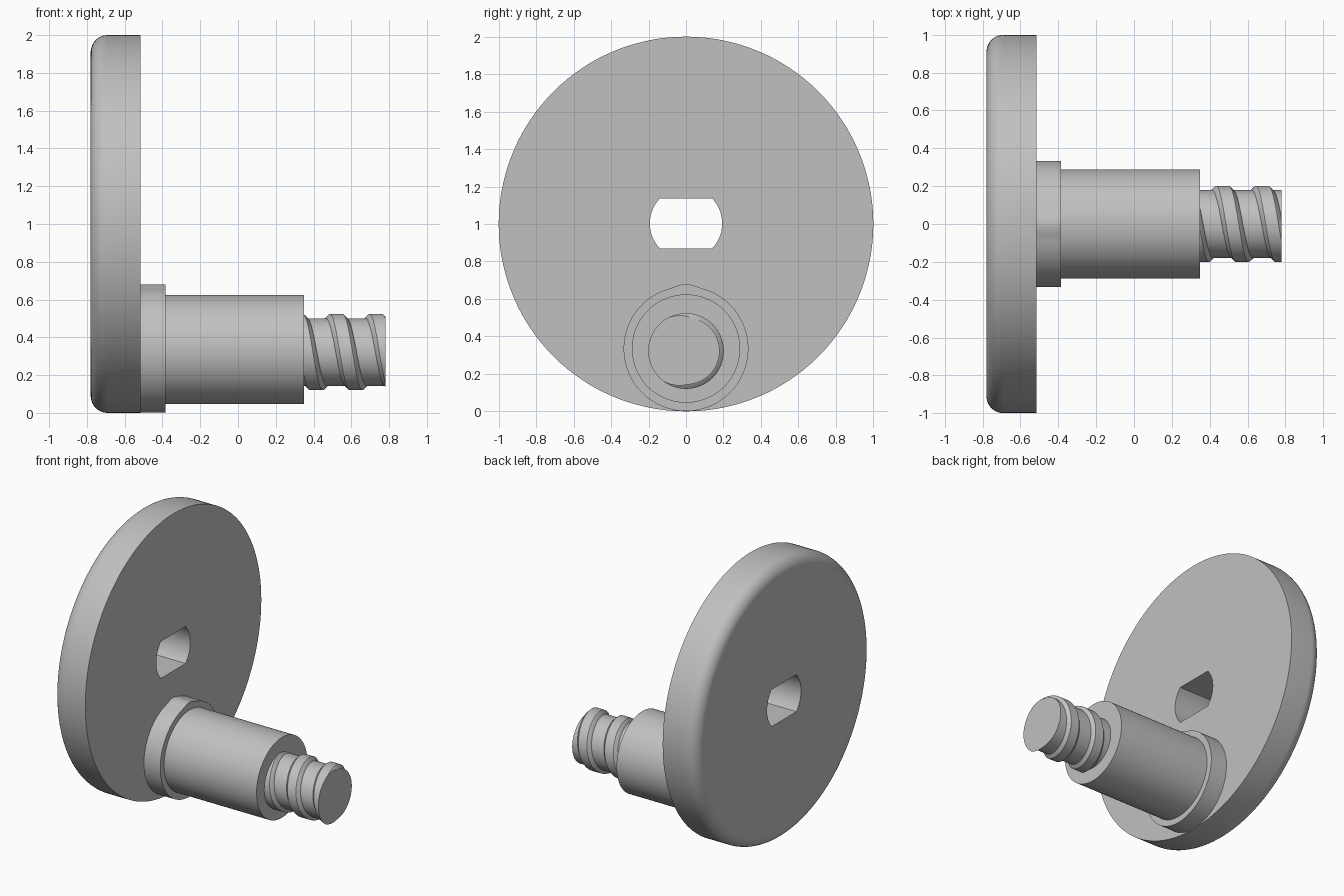
import bpy, bmesh, math

cube = bpy.data.objects.get("Cube")
if cube:
    bpy.data.objects.remove(cube, do_unlink=True)

grey = bpy.data.materials.new("plain grey")
grey.use_nodes = True
grey.diffuse_color = (0.53, 0.53, 0.53, 1)
grey.node_tree.nodes["Principled BSDF"].inputs["Base Color"].default_value = grey.diffuse_color

DISC_Z, PIN_Z, SCREW_Z = 1.0, 0.335, 0.322
END_X = 0.78


def finish(name, bm):
    """Turn a bmesh into a smooth object with sharp edges."""
    bmesh.ops.recalc_face_normals(bm, faces=bm.faces)
    mesh = bpy.data.meshes.new(name)
    bm.to_mesh(mesh)
    bm.free()
    mesh.materials.append(grey)
    obj = bpy.data.objects.new(name, mesh)
    bpy.context.collection.objects.link(obj)
    return obj


def smooth(obj):
    bpy.ops.object.select_all(action="DESELECT")
    obj.select_set(True)
    bpy.context.view_layer.objects.active = obj
    bpy.ops.object.shade_smooth_by_angle(angle=math.radians(30))


def skin(bm, rings, closed=True):
    """Join successive rings of points with quads and cap both ends."""
    rings = [[bm.verts.new(p) for p in ring] for ring in rings]
    n = len(rings[0])
    for a, b in zip(rings, rings[1:]):
        for i in range(n):
            j = (i + 1) % n
            bm.faces.new((a[i], a[j], b[j], b[i]))
    bm.faces.new(rings[0])
    bm.faces.new(rings[-1])


def turned(name, profile, z, segments=128, extra=lambda a: 0.0):
    """Solid turned around the x axis; extra adds radius by angle from the top."""
    bm = bmesh.new()
    angles = [math.tau * i / segments for i in range(segments)]
    skin(bm, [[(x, (r + extra(a)) * math.sin(a), z + (r + extra(a)) * math.cos(a))
               for a in angles] for x, r in profile])
    return finish(name, bm)


# Crank disc with one rounded rim
FILLET = 0.09
rim = [(-0.78 + FILLET * (1 - math.cos(t)), 1 - FILLET * (1 - math.sin(t)))
       for t in [math.pi / 2 * i / 10 for i in range(11)]]
disc = turned("crank_disc", rim + [(-0.515, 1.0)], DISC_Z, 192)

# Double-flat axle hole through the disc
bm = bmesh.new()
half_flat = math.asin(0.133 / 0.193)
arc = [-half_flat + 2 * half_flat * i / 16 for i in range(17)]
outline = [(s * 0.193 * math.cos(a), s * 0.193 * math.sin(a)) for s in (1, -1) for a in arc]
skin(bm, [[(x, y, DISC_Z + 0.003 + z) for y, z in outline] for x in (-1.0, -0.3)])
cutter = finish("axle_hole_cutter", bm)
cut = disc.modifiers.new("axle hole", "BOOLEAN")
cut.object = cutter
cut.operation = "DIFFERENCE"
cut.solver = "EXACT"
bpy.context.view_layer.objects.active = disc
disc.select_set(True)
bpy.ops.object.modifier_apply(modifier=cut.name)
bpy.data.objects.remove(cutter, do_unlink=True)
smooth(disc)


# Collar with a slight crest at the top
def crest(a):
    a = abs((a + math.pi) % math.tau - math.pi) / 0.28
    return 0.012 * math.cos(a * math.pi / 2) ** 2 if a < 1 else 0.0


smooth(turned("pin_collar", [(-0.52, 0.333), (-0.385, 0.333)], 0.334, 160, crest))

# Handle pin and screw core
smooth(turned("crank_pin", [(-0.39, 0.289), (0.35, 0.289)], PIN_Z))
smooth(turned("screw_core", [(0.34, 0.179), (END_X, 0.179)], SCREW_Z, 96))

# Helical thread, trimmed flush with the screw end
PITCH, STEPS = 0.21, 72
section = [(-0.058, 0.17), (-0.055, 0.181), (-0.034, 0.202),
           (0.034, 0.202), (0.055, 0.181), (0.058, 0.17)]
rings = []
for i in range(int(-1.1 * STEPS), int(1.6 * STEPS)):
    a = math.tau * i / STEPS
    x = 0.52 + PITCH * i / STEPS
    rings.append([(x + dx, -r * math.sin(a), SCREW_Z + r * math.cos(a)) for dx, r in section])
bm = bmesh.new()
skin(bm, rings)
for limit, side in ((END_X, 1), (0.33, -1)):
    bmesh.ops.bisect_plane(bm, geom=bm.verts[:] + bm.edges[:] + bm.faces[:],
                           plane_co=(limit, 0, 0), plane_no=(side, 0, 0), clear_outer=True)
    bmesh.ops.holes_fill(bm, edges=[e for e in bm.edges if e.is_boundary])
smooth(finish("screw_thread", bm))
